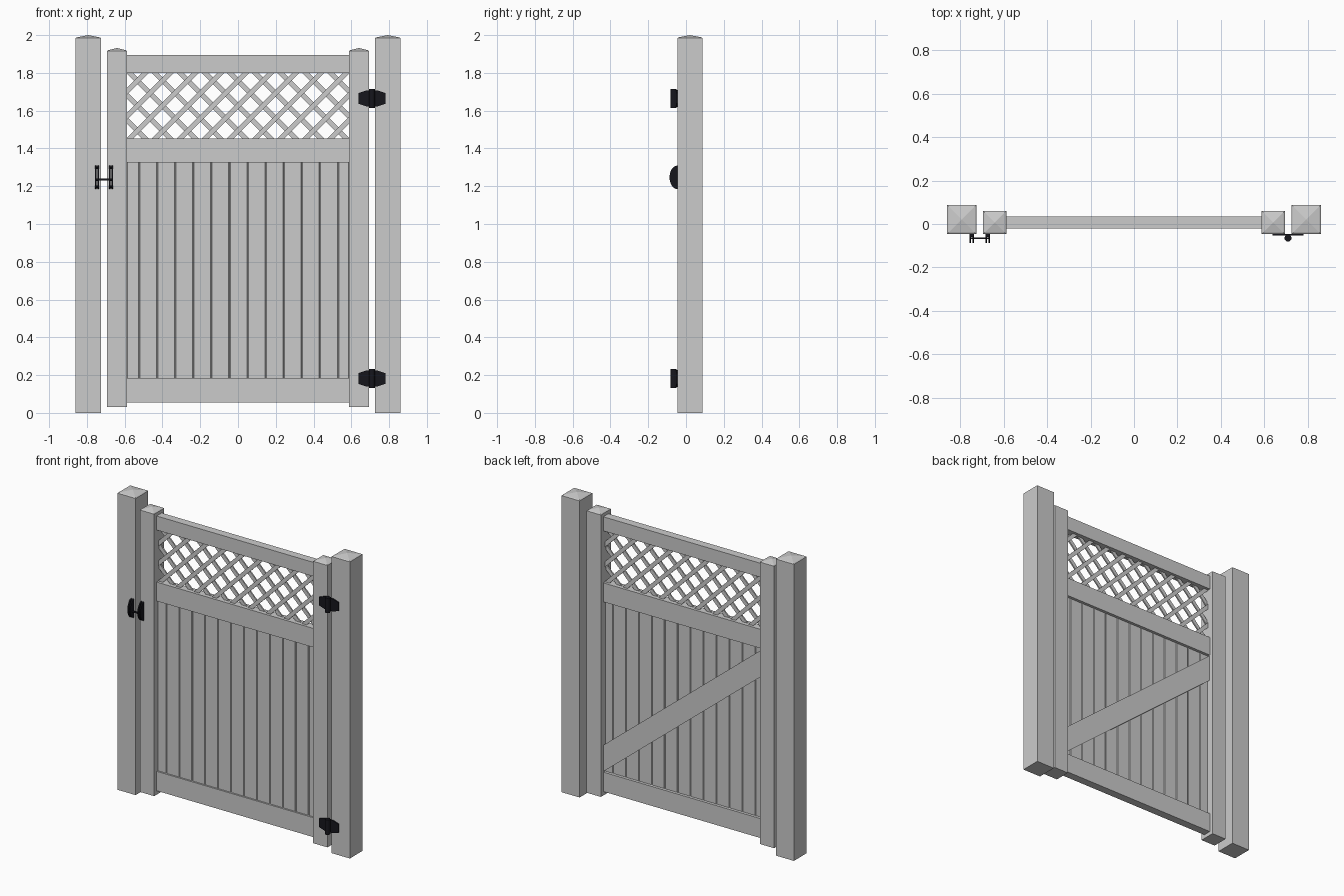
import bpy, bmesh, math
from mathutils import Vector

if "Cube" in bpy.data.objects:
    bpy.data.objects.remove(bpy.data.objects["Cube"])

black = bpy.data.materials.new("black_metal")
black.diffuse_color = (0.008, 0.008, 0.012, 1)
black.use_nodes = True
black.node_tree.nodes["Principled BSDF"].inputs["Base Color"].default_value = black.diffuse_color


def finish(bm, name, mat=None):
    bmesh.ops.recalc_face_normals(bm, faces=bm.faces)
    me = bpy.data.meshes.new(name)
    bm.to_mesh(me)
    bm.free()
    ob = bpy.data.objects.new(name, me)
    bpy.context.collection.objects.link(ob)
    if mat:
        me.materials.append(mat)
    return ob


def extrude_all(bm, vec):
    r = bmesh.ops.extrude_face_region(bm, geom=bm.faces[:], use_keep_orig=True)
    bmesh.ops.translate(bm, vec=vec, verts=[v for v in r["geom"] if isinstance(v, bmesh.types.BMVert)])


def prism(name, pts, vec, mat=None):
    bm = bmesh.new()
    bm.faces.new([bm.verts.new(p) for p in pts])
    extrude_all(bm, Vector(vec))
    return finish(bm, name, mat)


def box(name, x0, x1, y0, y1, z0, z1, mat=None):
    return prism(name, [(x0, y0, z0), (x1, y0, z0), (x1, y1, z0), (x0, y1, z0)], (0, 0, z1 - z0), mat)


def post(name, x0, w, y0, z0, z1):
    # square post with a low pyramid cap
    cx, cy = x0 + w / 2, y0 + w / 2
    bm = bmesh.new()
    rings = []
    for z, h in ((z0, w / 2), (z1 - 0.016, w / 2), (z1 - 0.012, w / 2 - 0.006)):
        rings.append([bm.verts.new((cx + sx * h, cy + sy * h, z))
                      for sx, sy in ((-1, -1), (1, -1), (1, 1), (-1, 1))])
    tip = bm.verts.new((cx, cy, z1))
    bm.faces.new(rings[0])
    for i in range(4):
        j = (i + 1) % 4
        for a, b in zip(rings, rings[1:]):
            bm.faces.new((a[i], a[j], b[j], b[i]))
        bm.faces.new((rings[2][i], rings[2][j], tip))
    return finish(bm, name)


# posts
FY = -0.046
for side, xo, xi in (("left", -0.86, -0.694), ("right", 0.726, 0.588)):
    post(side + "_outer_post", xo, 0.134, FY, 0, 2.0)
    post(side + "_gate_post", xi, 0.106, FY, 0.03, 1.932)

# rails
W, R0, R1 = 0.59, -0.02, 0.034
for n, z0, z1 in (("top_rail", 1.80, 1.894), ("middle_rail", 1.325, 1.452), ("bottom_rail", 0.056, 0.186)):
    box(n, -W, W, R0, R1, z0, z1)

# vertical boards with chamfered edges
P0, P1, c = -0.009, 0.015, 0.004
cuts = [-W] + [-0.524 + 0.0958 * i for i in range(12)] + [W]
for i, (a, b) in enumerate(zip(cuts, cuts[1:])):
    prism(f"board_{i + 1}", [(a + c, P0, 0.18), (b - c, P0, 0.18), (b, P0 + c, 0.18), (b, P1 - c, 0.18),
                             (b - c, P1, 0.18), (a + c, P1, 0.18), (a, P1 - c, 0.18), (a, P0 + c, 0.18)],
          (0, 0, 1.15))

# diagonal brace on the back
prism("diagonal_brace", [(W, P1, 0.188), (W, P1, 0.365), (-W, P1, 1.323), (-W, P1, 1.146)],
      (0, 0.016, 0))

# lattice: two layers of crossing strips trimmed to the opening
Z0, Z1, pitch, hw = 1.45, 1.802, 0.133, 0.0185
for name, s, y in (("lattice_rising", 1, -0.002), ("lattice_falling", -1, 0.007)):
    bm = bmesh.new()
    for k in range(-7, 8):
        x, h = k * pitch, 0.25
        zc = (Z0 + Z1) / 2
        bm.faces.new([bm.verts.new(p) for p in (
            (x - s * h - hw, y, zc - h), (x - s * h + hw, y, zc - h),
            (x + s * h + hw, y, zc + h), (x + s * h - hw, y, zc + h))])
    for co, no in (((W, 0, 0), (1, 0, 0)), ((-W, 0, 0), (-1, 0, 0)),
                   ((0, 0, Z1), (0, 0, 1)), ((0, 0, Z0), (0, 0, -1))):
        bmesh.ops.bisect_plane(bm, geom=bm.verts[:] + bm.edges[:] + bm.faces[:],
                               plane_co=co, plane_no=no, clear_outer=True)
    extrude_all(bm, Vector((0, 0.009, 0)))
    finish(bm, name)

# hinges: tapered leaves and a barrel
HX = 0.709
for n, z in (("upper", 1.665), ("lower", 0.182)):
    for side, s in (("left", -1), ("right", 1)):
        outline = [(0, -0.042), (0.03, -0.042), (0.072, -0.028), (0.072, 0.028), (0.03, 0.042), (0, 0.042)]
        prism(f"{n}_hinge_{side}_leaf", [(HX + s * x, FY, z + dz) for x, dz in outline],
              (0, -0.008, 0), black)
    ring = [math.tau * i / 20 for i in range(20)]
    ob = prism(f"{n}_hinge_barrel", [(HX + 0.016 * math.cos(t), -0.065 + 0.016 * math.sin(t), z - 0.05)
                                     for t in ring], (0, 0, 0.1), black)
    for p in ob.data.polygons:
        p.use_smooth = len(p.vertices) == 4
    box(f"{n}_hinge_knuckle", HX - 0.012, HX + 0.012, -0.06, FY, z - 0.045, z + 0.045, black)

# latch: paired half-round cheeks on each post joined by a bar
arc = [math.pi * i / 16 for i in range(17)]
for n, x0 in (("latch_catch", -0.758), ("latch_handle", -0.684)):
    for i, dx in enumerate((0, 0.014)):
        prism(f"{n}_cheek_{i + 1}", [(x0 + dx, FY - 0.041 * math.sin(t), 1.247 - 0.062 * math.cos(t))
                                     for t in arc], (0.008, 0, 0), black)
    for i, z in enumerate((1.19, 1.227, 1.291)):
        box(f"{n}_web_{i + 1}", x0 + 0.004, x0 + 0.018, FY - 0.014, FY, z, z + 0.014, black)
box("latch_bar", -0.758, -0.664, -0.07, -0.062, 1.23, 1.24, black)
